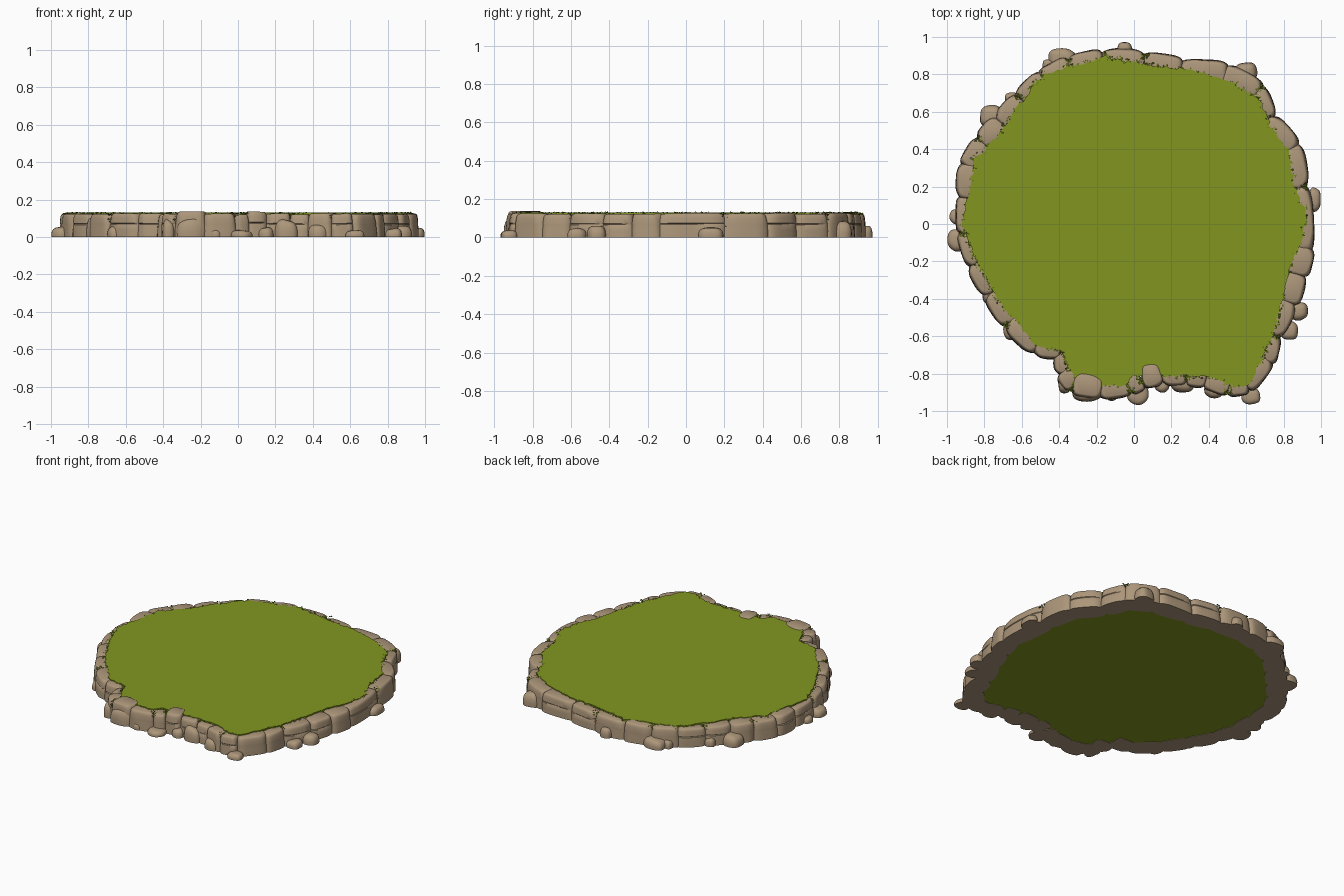
import bpy, bmesh, math, random
from mathutils import Vector

if "Cube" in bpy.data.objects:
    bpy.data.objects.remove(bpy.data.objects["Cube"])

random.seed(4)


def material(name, rgb):
    m = bpy.data.materials.new(name)
    m.diffuse_color = (*rgb, 1)
    m.use_nodes = True
    m.node_tree.nodes["Principled BSDF"].inputs["Base Color"].default_value = m.diffuse_color
    return m


STONE = material("tan stone", (0.413, 0.305, 0.195))
GRASS = material("grass green", (0.223, 0.305, 0.015))
MOSS = material("dark moss", (0.122, 0.181, 0.008))


def make_object(name, bm, mat, smooth=True):
    bmesh.ops.recalc_face_normals(bm, faces=bm.faces)
    mesh = bpy.data.meshes.new(name)
    bm.to_mesh(mesh)
    bm.free()
    mesh.materials.append(mat)
    if smooth:
        mesh.shade_smooth()
        mesh.set_sharp_from_angle(angle=math.radians(40))
    ob = bpy.data.objects.new(name, mesh)
    bpy.context.collection.objects.link(ob)
    return ob


def stone(name, x, y, turn, rx, ry, profile, power, groove=0.0, lean=0.0, n=32):
    """Flat-bottomed stone: superellipse rings stacked along a (z, scale) profile."""
    bm = bmesh.new()
    p1, p2 = random.uniform(0, 6.3), random.uniform(0, 6.3)
    c, s = math.cos(turn), math.sin(turn)
    top = profile[-1][0]
    rings = []
    for z, k in profile:
        ring = []
        for i in range(n):
            a = math.tau * i / n
            ca, sa = math.cos(a), math.sin(a)
            u = math.copysign(abs(ca) ** (2 / power), ca)
            v = math.copysign(abs(sa) ** (2 / power), sa)
            wob = 1 + 0.03 * math.sin(3 * a + p1) + 0.02 * math.sin(5 * a + p2 + 20 * z)
            kk = k * wob
            if groove and abs(z / top - 0.55) < 0.02:
                kk -= groove * max(0, math.sin(a + p1 * 0.1))
            px, py = u * rx * kk, v * ry * kk
            zz = z * (1 + lean * u) if z > 0 else 0
            ring.append(bm.verts.new((x + px * c - py * s, y + px * s + py * c, zz)))
        rings.append(ring)
    for lo, hi in zip(rings, rings[1:]):
        for i in range(n):
            j = (i + 1) % n
            bm.faces.new((lo[i], lo[j], hi[j], hi[i]))
    bm.faces.new(rings[0])
    bm.faces.new(rings[-1])
    return make_object(name, bm, STONE)


# Rim wall: joints between neighbouring stones, clockwise seen from above
joints = [Vector(p) for p in [
    (-.17, .905), (.06, .895), (.26, .855), (.50, .835), (.68, .73), (.735, .57), (.87, .42),
    (.91, .20), (.94, -.13), (.90, -.28), (.85, -.43), (.76, -.60), (.73, -.74), (.61, -.88),
    (.50, -.895), (.38, -.85), (.28, -.83), (.15, -.83), (.05, -.85), (-.02, -.89), (-.18, -.91),
    (-.33, -.88), (-.395, -.80), (-.39, -.69), (-.53, -.68), (-.68, -.54), (-.78, -.38),
    (-.87, -.22), (-.92, -.05), (-.92, .14), (-.91, .32), (-.83, .45), (-.73, .56),
    (-.62, .68), (-.50, .80), (-.35, .87)]]
TALL = (17, 20)
for i, a in enumerate(joints):
    b = joints[(i + 1) % len(joints)]
    d = b - a
    out = Vector((-d.y, d.x)).normalized()
    mid = (a + b) / 2 - out * 0.032
    h = 0.136 if i in TALL else random.uniform(0.121, 0.128)
    profile = [(0, 1.04), (h * .3, 1.03), (h * .53, 1.0), (h * .56, 1.0), (h * .59, 1.0),
               (h * .8, .96), (h * .91, .92), (h * .97, .86), (h, .76)]
    stone(f"rim_stone_{i + 1:02d}", mid.x, mid.y, math.atan2(d.y, d.x),
          d.length * 0.545, 0.066, profile, 3.2,
          groove=random.choice((0, 0, 0.06, 0.09)), lean=random.uniform(-.015, .015))

# Loose boulders at the foot of the wall: x, y, half width, half depth, height
boulders = [
    (-.05, .94, .04, .032, .06), (-.385, .885, .075, .055, .06), (-.455, .85, .035, .03, .05),
    (-.76, .575, .065, .06, .07), (-.655, .67, .035, .035, .05), (-.95, .04, .035, .04, .04),
    (-.945, -.085, .052, .06, .055), (-.765, -.375, .045, .06, .10), (-.645, -.565, .055, .055, .06),
    (-.37, -.86, .035, .045, .09), (-.25, -.90, .08, .05, .10), (-.12, -.92, .03, .025, .04),
    (.02, -.91, .058, .055, .036), (.15, -.86, .04, .04, .05), (.26, -.855, .065, .045, .09),
    (.43, -.885, .055, .045, .065), (.625, -.92, .05, .045, .036), (.83, -.57, .048, .05, .045),
    (.88, -.465, .05, .05, .06), (.965, .13, .033, .065, .05), (.60, .81, .06, .055, .085)]
for i, (x, y, rx, ry, h) in enumerate(boulders):
    profile = [(0, .98), (h * .3, 1.0), (h * .6, .94), (h * .8, .82), (h * .93, .64), (h, .35)]
    stone(f"boulder_{i + 1:02d}", x, y, 0, rx, ry, profile, 2.4, lean=random.uniform(-.08, .08))

# Grass outline, refined with a ragged edge
outline = [Vector(p) for p in [
    (-.155, .895), (.03, .855), (.27, .825), (.49, .77), (.67, .665), (.735, .505), (.82, .40),
    (.86, .18), (.92, .05), (.895, -.08), (.83, -.24), (.79, -.40), (.73, -.62), (.61, -.86),
    (.54, -.87), (.38, -.81), (.17, -.81), (.0, -.81), (-.05, -.865), (-.18, -.865), (-.32, -.82),
    (-.385, -.68), (-.53, -.645), (-.69, -.45), (-.82, -.24), (-.915, 0), (-.88, .18),
    (-.85, .34), (-.72, .48), (-.61, .64), (-.48, .80), (-.29, .85)]]
edge = []
for i, a in enumerate(outline):
    b = outline[(i + 1) % len(outline)]
    out = Vector((-(b - a).y, (b - a).x)).normalized()
    steps = max(2, round((b - a).length / 0.025))
    for k in range(steps):
        edge.append((a.lerp(b, k / steps) + out * random.uniform(-.006, .010), out))


def slab(name, pts, z0, z1):
    bm = bmesh.new()
    lo = [bm.verts.new((p.x, p.y, z0)) for p in pts]
    hi = [bm.verts.new((p.x, p.y, z1)) for p in pts]
    for i in range(len(pts)):
        j = (i + 1) % len(pts)
        bm.faces.new((lo[i], lo[j], hi[j], hi[i]))
    caps = [bm.faces.new(lo[::-1]), bm.faces.new(hi)]
    bmesh.ops.triangulate(bm, faces=caps)
    return make_object(name, bm, GRASS, False)


slab("grass_top", [p for p, _ in edge], 0.118, 0.131)
slab("ground_core", [p * 0.985 for p in outline], 0.002, 0.12)

# Moss fringe: tiny leaves along the grass edge and hanging in some joints
bm = bmesh.new()


def leaf(pos, size):
    a = random.uniform(0, math.tau)
    u = Vector((math.cos(a), math.sin(a), random.uniform(-.5, .5))) * size
    w = Vector((-math.sin(a), math.cos(a), random.uniform(-.8, .3))) * size * .7
    bm.faces.new([bm.verts.new(pos + q) for q in (-u, -w, u, w)])


for i, (p, out) in enumerate(edge):
    dense = math.sin(i * .23) + math.sin(i * .61 + 1) > 0.1
    for k in range(6 if dense else 2):
        q = p + out * random.uniform(-.012, .016 if dense else .006)
        q += Vector((out.y, -out.x)) * random.uniform(-.012, .012)
        leaf(Vector((q.x, q.y, random.uniform(.124, .132))), random.uniform(.004, .008))

for i in (1, 4, 7, 11, 14, 16, 18, 19, 21, 25, 28, 31, 33, 35):
    a, b = joints[i - 1], joints[(i + 1) % len(joints)]
    d = (b - a).normalized()
    out = Vector((-d.y, d.x))
    drop = random.uniform(.03, .08)
    for k in range(45):
        t = random.random() ** 1.5
        q = joints[i] + out * random.uniform(-.03, .014) + d * random.uniform(-.022, .022) * (1 - .7 * t)
        leaf(Vector((q.x, q.y, .129 - drop * t)), random.uniform(.005, .009))
make_object("moss_fringe", bm, MOSS, False)
